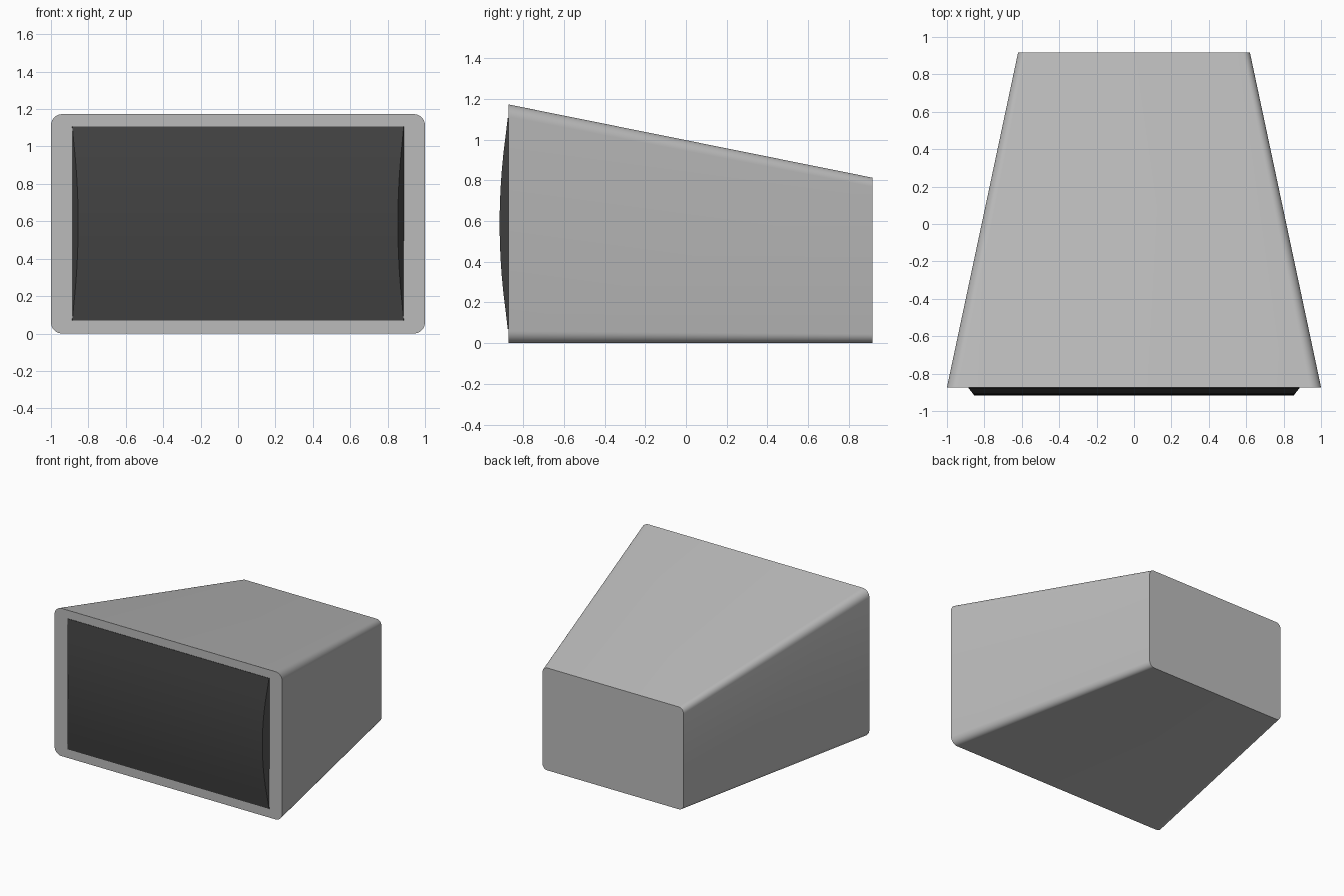
import bpy, bmesh, math

if "Cube" in bpy.data.objects:
    bpy.data.objects.remove(bpy.data.objects["Cube"])

FRONT, BACK = -0.873, 0.916


def material(name, value):
    m = bpy.data.materials.new(name)
    m.diffuse_color = (value, value, value, 1)
    m.use_nodes = True
    m.node_tree.nodes["Principled BSDF"].inputs["Base Color"].default_value = m.diffuse_color
    return m


def loft(name, rings, mat):
    """Join matching closed rings of points into a capped solid."""
    bm = bmesh.new()
    loops = [[bm.verts.new(p) for p in ring] for ring in rings]
    n = len(loops[0])
    for a, b in zip(loops, loops[1:]):
        for i in range(n):
            j = (i + 1) % n
            bm.faces.new((a[i], a[j], b[j], b[i]))
    bm.faces.new(loops[0])
    bm.faces.new(loops[-1])
    bmesh.ops.recalc_face_normals(bm, faces=bm.faces[:])
    mesh = bpy.data.meshes.new(name)
    bm.to_mesh(mesh)
    bm.free()
    mesh.materials.append(mat)
    ob = bpy.data.objects.new(name, mesh)
    bpy.context.collection.objects.link(ob)
    bpy.ops.object.select_all(action='DESELECT')
    ob.select_set(True)
    bpy.context.view_layer.objects.active = ob
    bpy.ops.object.shade_smooth_by_angle(angle=math.radians(30))
    return ob


def rounded_ring(y, half_width, height, rx, rz, seg=8):
    """Rounded rectangle standing on z = 0."""
    pts = []
    corners = [(1, 1), (-1, 1), (-1, 0), (1, 0)]
    for k, (sx, top) in enumerate(corners):
        cx = sx * (half_width - rx)
        cz = height - rz if top else rz
        for i in range(seg + 1):
            a = math.pi / 2 * (k + i / seg)
            pts.append((cx + rx * math.cos(a), y, cz + rz * math.sin(a)))
    return pts


def screen_ring(side, seg=12):
    """Bulged side profile of the screen; its ends slope inward with depth."""
    low, high, bulge, half = 0.07, 1.107, 0.043, 0.888
    mid, r = (low + high) / 2, (high - low) / 2
    pts = []
    for i in range(seg + 1):
        t = 2 * i / seg - 1
        d = max(bulge * (1 - t * t), 0.003)
        pts.append((side * (half - 0.78 * d), FRONT - d, mid + r * t))
    pts += [(side * half, FRONT + 0.004, high), (side * half, FRONT + 0.004, low)]
    return pts


grey = material("casing grey", 0.5)
dark = material("screen dark grey", 0.055)

# tapered casing
loft("casing", [rounded_ring(FRONT, 1.0, 1.173, 0.06, 0.06),
                rounded_ring(BACK, 0.62, 0.813, 0.04, 0.045)], grey)

# bulging screen
loft("screen", [screen_ring(-1), screen_ring(1)], dark)
